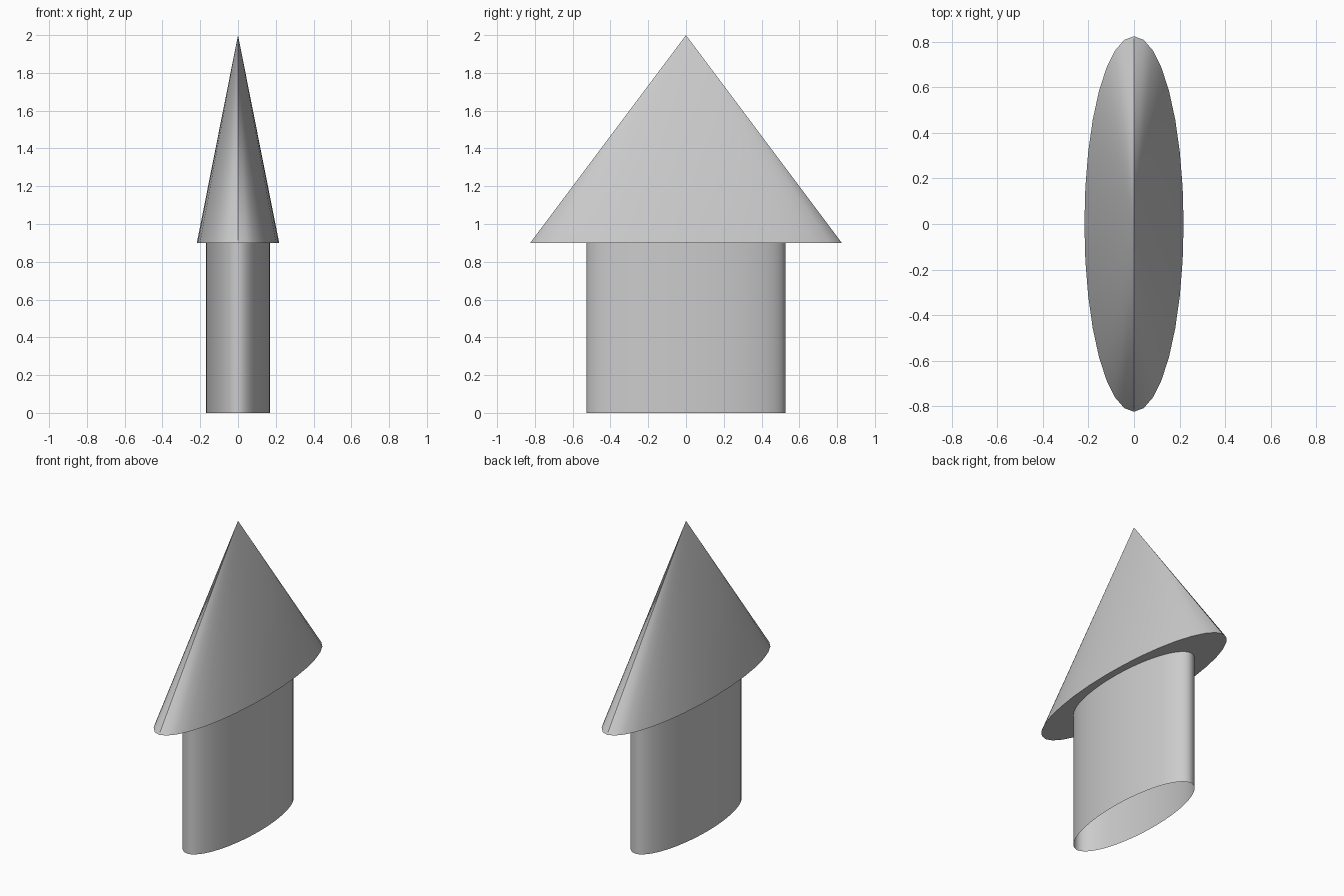
import bpy, math

if "Cube" in bpy.data.objects:
    bpy.data.objects.remove(bpy.data.objects["Cube"])


def finish(obj, name, sx, sy):
    """Name the part, squash it to an ellipse and smooth it, keeping sharp edges."""
    obj.name = name
    obj.scale = (sx, sy, 1)
    bpy.ops.object.transform_apply(location=False, rotation=False, scale=True)
    bpy.ops.object.shade_smooth_by_angle(angle=math.radians(30))


# Elliptical column, a tube open at the bottom
bpy.ops.mesh.primitive_cylinder_add(vertices=64, radius=1, depth=0.9,
                                    end_fill_type='NOTHING', location=(0, 0, 0.45))
finish(bpy.context.object, "column", 0.17, 0.527)

# Elliptical cone roof with a flat underside
bpy.ops.mesh.primitive_cone_add(vertices=32, radius1=1, radius2=0, depth=1.1,
                                end_fill_type='NGON', location=(0, 0, 1.45))
finish(bpy.context.object, "cone_roof", 0.218, 0.825)
